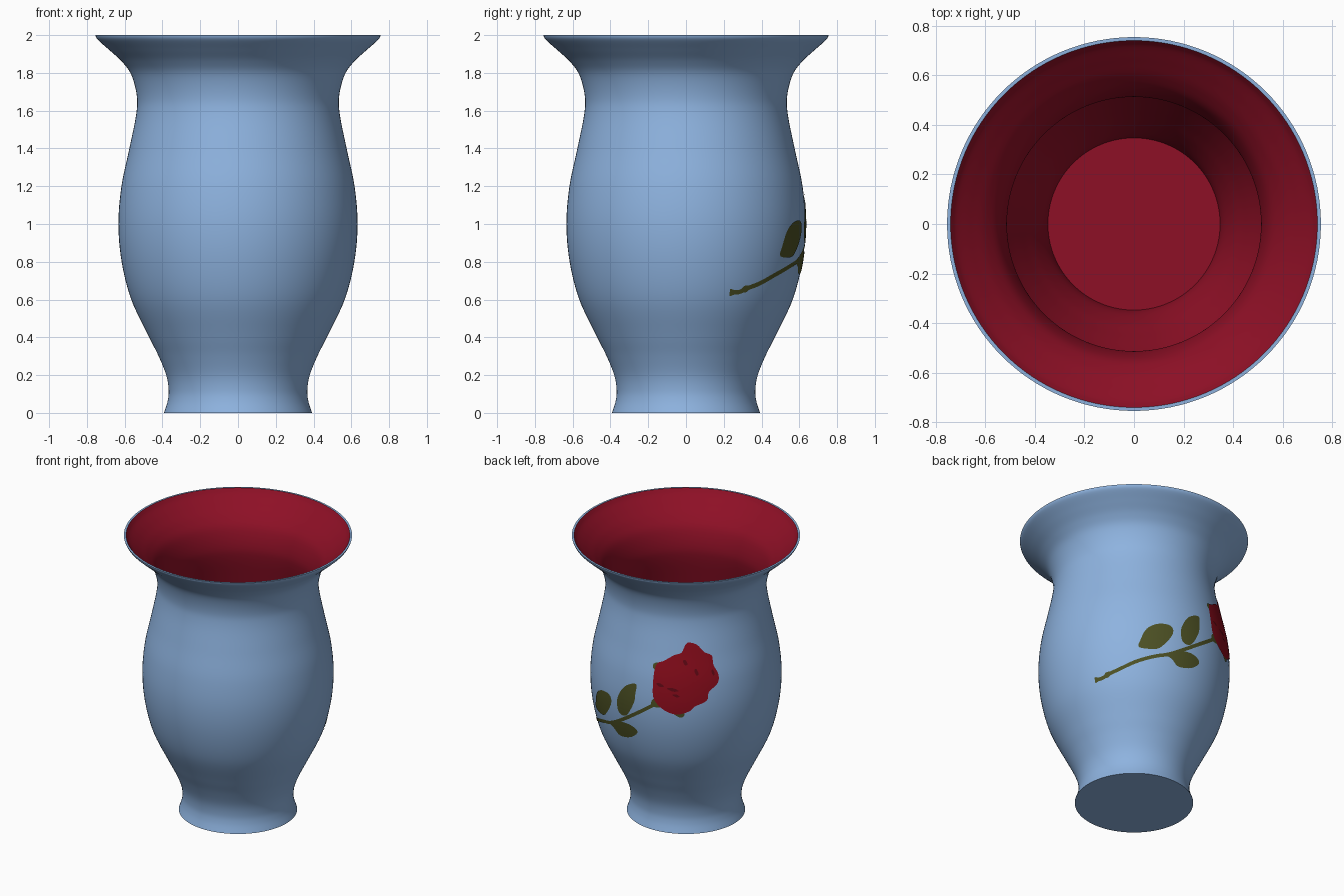
import bpy, bmesh
from math import sin, cos, radians
from mathutils import Vector

cube = bpy.data.objects.get("Cube")
if cube:
    bpy.data.objects.remove(cube, do_unlink=True)


def material(name, rgb):
    mat = bpy.data.materials.new(name)
    mat.use_nodes = True
    mat.diffuse_color = (*rgb, 1)
    mat.node_tree.nodes["Principled BSDF"].inputs["Base Color"].default_value = (*rgb, 1)
    return mat


blue = material("glaze_blue", (0.27, 0.45, 0.74))
lining_red = material("lining_red", (0.27, 0.005, 0.019))
rose_red = material("rose_red", (0.28, 0.004, 0.012))
dark_red = material("petal_shadow_red", (0.13, 0.003, 0.008))
green = material("leaf_green", (0.075, 0.083, 0.018))


def smooth_path(points, closed=False, steps=6):
    """Catmull-Rom curve through 2D points."""
    pts = [Vector(p) for p in points]
    n = len(pts)
    get = (lambda i: pts[i % n]) if closed else (lambda i: pts[max(0, min(n - 1, i))])
    out = []
    for i in range(n if closed else n - 1):
        a, b, c, d = (get(i + k) for k in (-1, 0, 1, 2))
        for s in range(steps):
            t = s / steps
            out.append(0.5 * (2 * b + (c - a) * t + (2 * a - 5 * b + 4 * c - d) * t ** 2
                              + (3 * b - a - 3 * c + d) * t ** 3))
    return out if closed else out + [pts[-1]]


def finish(name, bm, mat):
    mesh = bpy.data.meshes.new(name)
    bm.to_mesh(mesh)
    bm.free()
    mesh.materials.append(mat)
    ob = bpy.data.objects.new(name, mesh)
    bpy.context.collection.objects.link(ob)
    bpy.ops.object.select_all(action='DESELECT')
    ob.select_set(True)
    bpy.context.view_layer.objects.active = ob
    bpy.ops.object.shade_smooth_by_angle(angle=radians(35))
    return ob


def lathe(name, profile, mat, segments=128):
    bm = bmesh.new()
    turns = [radians(360 * j / segments) for j in range(segments)]
    rings = [[bm.verts.new((r * cos(a), r * sin(a), z)) for a in turns] for r, z in profile]
    for low, high in zip(rings, rings[1:]):
        for j in range(segments):
            k = (j + 1) % segments
            bm.faces.new((low[j], low[k], high[k], high[j]))
    bmesh.ops.remove_doubles(bm, verts=bm.verts, dist=1e-5)
    return finish(name, bm, mat)


# Vase wall: radius and height from foot to lip
wall = smooth_path([(0.392, 0), (0.373, 0.06), (0.367, 0.12), (0.38, 0.2), (0.42, 0.3),
                    (0.475, 0.41), (0.565, 0.6), (0.616, 0.8), (0.633, 1.0), (0.617, 1.2),
                    (0.575, 1.4), (0.539, 1.58), (0.536, 1.68), (0.565, 1.79), (0.615, 1.86),
                    (0.68, 1.92), (0.742, 1.975), (0.755, 2.0)])


def radius(z):
    for p, q in zip(wall, wall[1:]):
        if p.y <= z <= q.y:
            return p.x + (q.x - p.x) * (z - p.y) / (q.y - p.y)
    return wall[-1].x


# Outer body with flat base and lip, then the inner lining down to its floor
lathe("vase_body", [(0, 0)] + [tuple(p) for p in wall] + [(0.741, 2.0)], blue)
inner = [(p.x - 0.02, p.y) for p in reversed(wall) if 0.12 <= p.y < 1.985]
lathe("vase_lining", [(0.741, 2.0)] + inner + [(0, inner[-1][1])], lining_red)


def decal(name, outline, mat, lift):
    """Wrap a flat outline (angle in degrees, height) onto the wall."""
    bm = bmesh.new()
    face = bm.faces.new([bm.verts.new((a / 100, z, 0)) for a, z in outline])
    face.normal_update()
    if face.normal.z < 0:
        face.normal_flip()
    bmesh.ops.triangulate(bm, faces=[face])
    # Slice finely so the sheet can bend with the wall
    for axis, step in ((0, 0.03), (1, 0.03)):
        values = [v.co[axis] for v in bm.verts]
        cut, normal = min(values) + step, Vector((1 - axis, axis, 0))
        while cut < max(values):
            bmesh.ops.bisect_plane(bm, geom=bm.verts[:] + bm.edges[:] + bm.faces[:],
                                   plane_co=normal * cut, plane_no=normal, dist=1e-6)
            cut += step
    for v in bm.verts:
        a, z = radians(v.co.x * 100), v.co.y
        r = radius(z) + lift
        v.co = (r * cos(a), r * sin(a), z)
    return finish(name, bm, mat)


# Stem: a ribbon along a path with a thicker cut end and a knot
path = smooth_path([(23.5, 0.637), (29, 0.64), (33, 0.658), (41, 0.685), (51, 0.73),
                    (63, 0.775), (72, 0.805), (82, 0.865), (95, 0.96), (108, 1.06)], steps=4)
upper, lower = [], []
for i, p in enumerate(path):
    d = path[min(i + 1, len(path) - 1)] - path[max(i - 1, 0)]
    side = Vector((-d.y, d.x / 95)).normalized()
    half = 0.018 if i in (0, 1, 7, 8) else 0.012
    upper.append((p.x + side.x * half * 95, p.y + side.y * half))
    lower.append((p.x - side.x * half * 95, p.y - side.y * half))
decal("rose_stem", lower + upper[::-1], green, 0.003)

# Leaves and sepals
leaves = {
    "leaf_low": [(53.2, 0.83), (54, 0.885), (57.5, 0.965), (63.8, 1.01), (71, 1.018),
                 (74, 0.99), (73, 0.935), (68, 0.86), (63, 0.825)],
    "leaf_high": [(93, 1.16), (85, 1.12), (79.5, 1.015), (80.5, 0.92), (86.5, 0.915),
                  (92, 1.02), (93, 1.09)],
    "leaf_under": [(70, 0.80), (79, 0.846), (89, 0.85), (94, 0.81), (88, 0.752),
                   (79, 0.735), (74, 0.775)],
    "sepal_left": [(104, 1.03), (105, 1.08), (112, 1.08), (110, 1.03)],
    "sepal_right": [(116, 1.01), (121, 0.965), (124, 0.98), (123, 1.03)],
    "sepal_tip": [(104, 1.29), (104, 1.32), (107, 1.33), (108, 1.28)],
}
for name, outline in leaves.items():
    decal(name, smooth_path(outline, closed=True), green, 0.004)

# Rose bloom
bloom = [(127, 1.478), (132.5, 1.46), (137, 1.41), (142, 1.38), (142.6, 1.32), (145.5, 1.25),
         (144.5, 1.19), (139, 1.14), (137.5, 1.08), (130.5, 1.045), (127, 1.01), (119.5, 0.985),
         (112, 1.01), (106, 1.07), (104.5, 1.15), (105.5, 1.31), (111, 1.35), (117, 1.39),
         (122, 1.41), (124.5, 1.46)]
decal("rose_bloom", smooth_path(bloom, closed=True, steps=4), rose_red, 0.005)

# Shaded folds between the petals: centre angle, centre height, half width, half height
folds = [(124.5, 1.345, 1.5, 0.018), (131.5, 1.28, 1.3, 0.022), (109, 1.185, 2.5, 0.012),
         (117, 1.16, 3.5, 0.012), (119, 1.12, 2.2, 0.01), (142, 1.27, 1.0, 0.02)]
for i, (a, z, w, h) in enumerate(folds):
    decal(f"petal_fold_{i + 1}", smooth_path([(a - w, z + h / 2), (a, z - h), (a + w, z - h / 2),
                                              (a, z + h)], closed=True), dark_red, 0.007)
